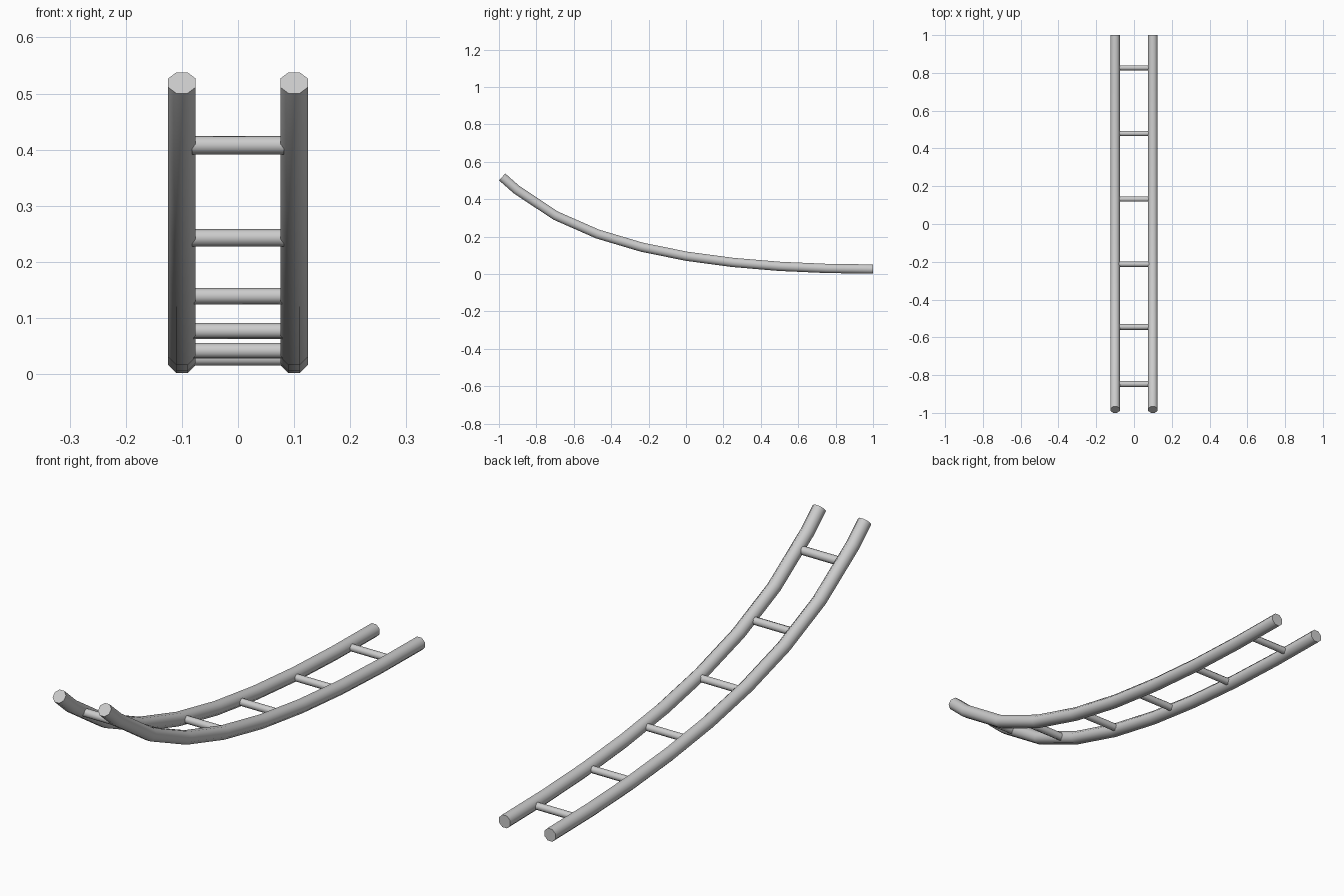
import bpy, bmesh, math
from mathutils import Vector

if "Cube" in bpy.data.objects:
    bpy.data.objects.remove(bpy.data.objects["Cube"])

# Side path of the rails: (y, z) of the centre line
PATH = [(-0.983, 0.519), (-0.907, 0.452), (-0.698, 0.313), (-0.473, 0.214),
        (-0.238, 0.144), (0.003, 0.095), (0.25, 0.062), (0.5, 0.041),
        (0.75, 0.030), (1.0, 0.0265)]
SIDES = 8


def tube(name, rings):
    """Capped tube from (centre, axis_u, axis_v, apothem) rings."""
    bm = bmesh.new()
    loops = []
    for c, u, v, apothem in rings:
        r = apothem / math.cos(math.pi / SIDES)
        angles = [2 * math.pi * (k + 0.5) / SIDES for k in range(SIDES)]
        loops.append([bm.verts.new(c + u * r * math.cos(a) + v * r * math.sin(a)) for a in angles])
    for a, b in zip(loops, loops[1:]):
        for k in range(SIDES):
            n = (k + 1) % SIDES
            bm.faces.new((a[k], a[n], b[n], b[k]))
    bm.faces.new(loops[0][::-1])
    bm.faces.new(loops[-1])
    bmesh.ops.recalc_face_normals(bm, faces=bm.faces)
    mesh = bpy.data.meshes.new(name)
    bm.to_mesh(mesh)
    bm.free()
    ob = bpy.data.objects.new(name, mesh)
    bpy.context.collection.objects.link(ob)
    bpy.ops.object.select_all(action='DESELECT')
    ob.select_set(True)
    bpy.context.view_layer.objects.active = ob
    bpy.ops.object.shade_smooth_by_angle(angle=math.radians(60))
    return ob


def tangent(i):
    a = Vector((0, *PATH[max(i - 1, 0)]))
    p = Vector((0, *PATH[i]))
    b = Vector((0, *PATH[min(i + 1, len(PATH) - 1)]))
    return ((p - a).normalized() + (b - p).normalized()).normalized()


# Two curved octagonal rails
X = Vector((1, 0, 0))
for side, sx in (("left", -0.1), ("right", 0.1)):
    rings = []
    for i, (y, z) in enumerate(PATH):
        t = tangent(i)
        rings.append((Vector((sx, y, z)), X, X.cross(t), 0.0247))
    tube(side + "_rail", rings)

# Six rungs, tilted along the rails
RUNGS = [(-0.847, 0.408, 0.0155), (-0.545, 0.243, 0.0145), (-0.213, 0.139, 0.0138),
         (0.132, 0.077, 0.0134), (0.479, 0.0415, 0.0132), (0.827, 0.0285, 0.0132)]
for n, (y, z, r) in enumerate(RUNGS, 1):
    i = next(k for k in range(len(PATH) - 1) if PATH[k + 1][0] > y)
    t = (Vector((0, *PATH[i + 1])) - Vector((0, *PATH[i]))).normalized()
    v = X.cross(t)
    tube(f"rung_{n}", [(Vector((x, y, z)), t, v, r) for x in (-0.082, 0.082)])
